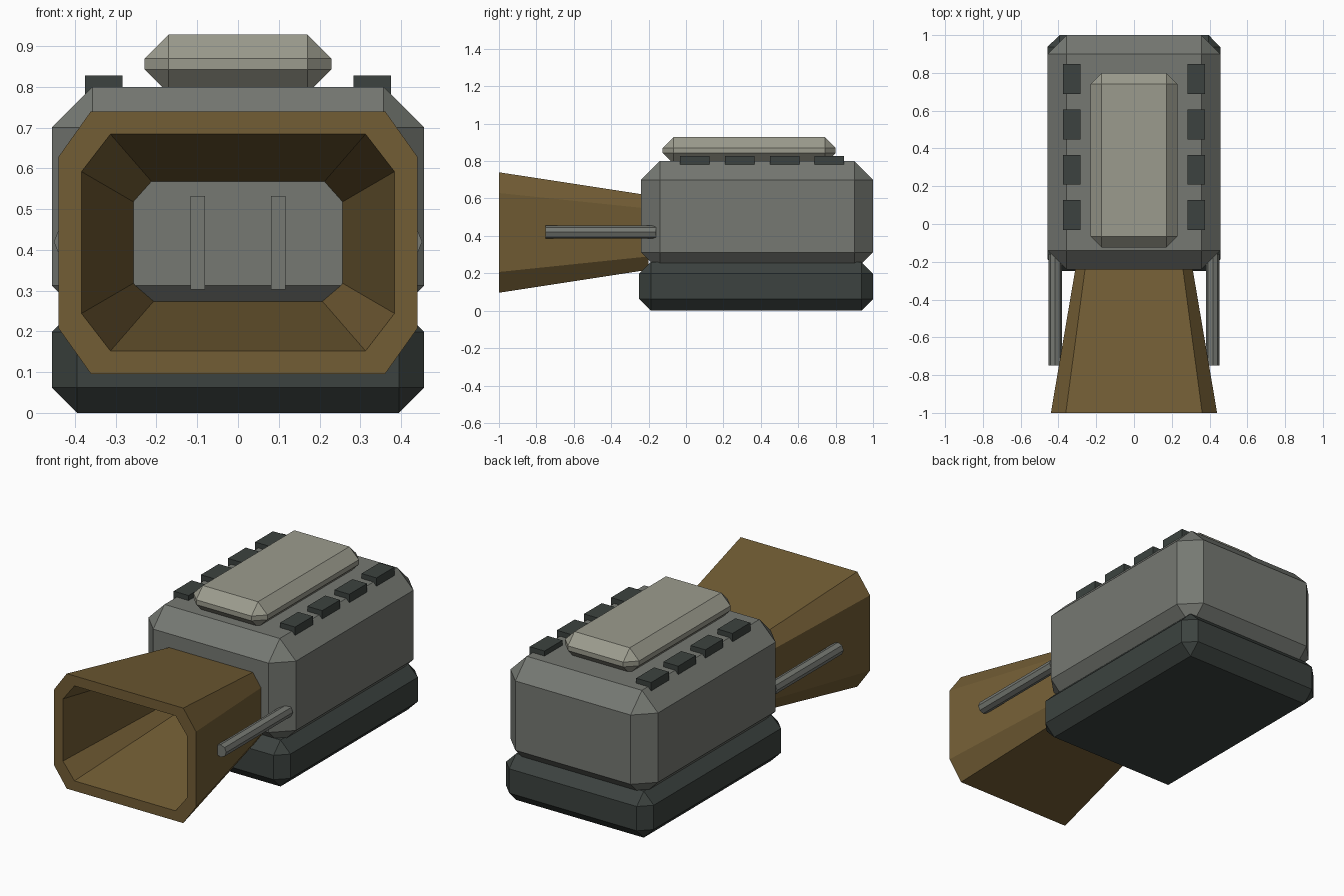
import bpy, bmesh, math
from mathutils import Matrix

if "Cube" in bpy.data.objects:
    bpy.data.objects.remove(bpy.data.objects["Cube"])


def material(name, rgb):
    m = bpy.data.materials.new(name)
    m.diffuse_color = (*rgb, 1)
    m.use_nodes = True
    m.node_tree.nodes["Principled BSDF"].inputs["Base Color"].default_value = m.diffuse_color
    return m


DARK = material("dark_steel", (0.045, 0.055, 0.05))
GREY = material("grey_steel", (0.18, 0.19, 0.17))
PALE = material("pale_plate", (0.33, 0.33, 0.27))
BRONZE = material("bronze", (0.17, 0.11, 0.035))


def add_object(name, bm, mat):
    bmesh.ops.recalc_face_normals(bm, faces=bm.faces)
    mesh = bpy.data.meshes.new(name)
    bm.to_mesh(mesh)
    bm.free()
    mesh.materials.append(mat)
    ob = bpy.data.objects.new(name, mesh)
    bpy.context.collection.objects.link(ob)
    return ob


def box(name, x, y, z, mat, bevel=0):
    """Box from (min, max) ranges, with optional flat chamfers."""
    bm = bmesh.new()
    size = [b - a for a, b in (x, y, z)]
    mid = [(a + b) / 2 for a, b in (x, y, z)]
    bmesh.ops.create_cube(bm, size=1, matrix=Matrix.Translation(mid) @ Matrix.Diagonal((*size, 1)))
    if bevel:
        bmesh.ops.bevel(bm, geom=bm.edges[:], offset=bevel, segments=1,
                        profile=0.5, affect='EDGES')
    return add_object(name, bm, mat)


# Main chamfered blocks
box("base", (-0.457, 0.457), (-0.25, 1.0), (0, 0.26), DARK, 0.062)
box("body", (-0.457, 0.457), (-0.24, 1.0), (0.212, 0.80), GREY, 0.1)
box("top_cap", (-0.229, 0.229), (-0.125, 0.80), (0.785, 0.928), PALE, 0.058)

# Flared, hollow muzzle: four chamfered-rectangle rings joined in a loop
CZ = 0.418


def ring(bm, y, w, h, cw, ch):
    pts = [(w, ch), (cw, h), (-cw, h), (-w, ch), (-w, -ch), (-cw, -h), (cw, -h), (w, -ch)]
    return [bm.verts.new((px, y, CZ + pz)) for px, pz in pts]


bm = bmesh.new()
rings = [ring(bm, *r) for r in (
    (-0.20, 0.304, 0.199, 0.254, 0.128),   # outer back
    (-1.00, 0.440, 0.322, 0.361, 0.211),   # outer front
    (-1.00, 0.384, 0.266, 0.313, 0.174),   # inner front
    (-0.20, 0.250, 0.144, 0.207, 0.096))]  # inner back
for k in range(4):
    a, b = rings[k], rings[(k + 1) % 4]
    for i in range(8):
        j = (i + 1) % 8
        bm.faces.new((a[i], a[j], b[j], b[i]))
add_object("muzzle", bm, BRONZE)

for side, s in (("left", -1), ("right", 1)):
    # Octagonal side rods
    bm = bmesh.new()
    bmesh.ops.create_cone(bm, cap_ends=True, segments=8, radius1=0.035, radius2=0.035, depth=0.59,
                          matrix=Matrix.Translation((s * 0.417, -0.455, 0.42))
                          @ Matrix.Rotation(math.pi / 2, 4, 'X'))
    add_object(f"{side}_rod", bm, GREY)

    # Rails at the back of the muzzle opening
    box(f"{side}_inner_rail", (s * 0.099 - 0.018, s * 0.099 + 0.018), (-0.27, -0.21),
        (0.303, 0.532), GREY)

    # Row of vent blocks on the roof
    for i in range(4):
        y = 0.047 + i * 0.24
        box(f"{side}_vent_{i + 1}", (s * 0.33 - 0.046, s * 0.33 + 0.046),
            (y - 0.079, y + 0.079), (0.78, 0.828), DARK)
